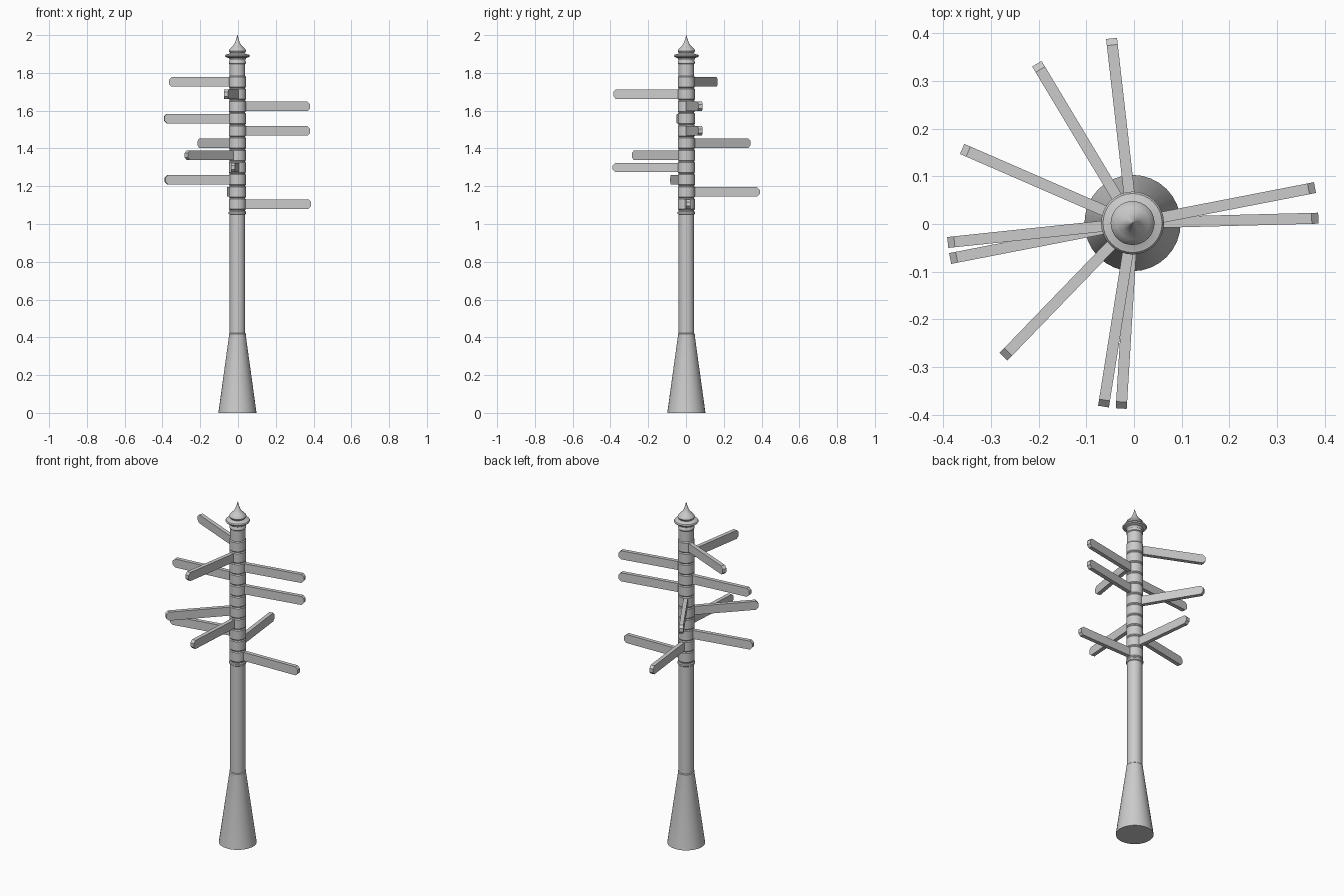
import bpy, math
from mathutils import Matrix

AXIS = (-0.003, 0.002)   # post axis

cube = bpy.data.objects.get("Cube")
if cube:
    bpy.data.objects.remove(cube, do_unlink=True)

grey = bpy.data.materials.new("painted_grey")
grey.use_nodes = True
colour = (0.6, 0.6, 0.6, 1)
grey.diffuse_color = colour
grey.node_tree.nodes["Principled BSDF"].inputs["Base Color"].default_value = colour


def add_object(name, verts, faces):
    mesh = bpy.data.meshes.new(name)
    mesh.from_pydata(verts, [], faces)
    mesh.materials.append(grey)
    obj = bpy.data.objects.new(name, mesh)
    obj.location = (*AXIS, 0)
    bpy.context.collection.objects.link(obj)
    return obj


def smooth(obj):
    bpy.ops.object.select_all(action='DESELECT')
    obj.select_set(True)
    bpy.context.view_layer.objects.active = obj
    bpy.ops.object.shade_smooth_by_angle(angle=math.radians(35))


def lathe(name, profile, n=32):
    """Closed solid turned from (radius, height) points, bottom to top."""
    verts = [(r * math.cos(math.tau * k / n), r * math.sin(math.tau * k / n), z)
             for r, z in profile for k in range(n)]
    faces = [(i * n + k, i * n + (k + 1) % n, (i + 1) * n + (k + 1) % n, (i + 1) * n + k)
             for i in range(len(profile) - 1) for k in range(n)]
    faces.append(tuple(reversed(range(n))))
    faces.append(tuple(range(len(verts) - n, len(verts))))
    smooth(add_object(name, verts, faces))


def finger(name, angle, z, inner=0.03, outer=0.39, half_h=0.025, half_t=0.0115, cut=0.014):
    """Flat arm with a clipped tip, pointing away from the post."""
    outline = [(inner, -half_h), (outer - cut, -half_h), (outer, -half_h + cut),
               (outer, half_h - cut), (outer - cut, half_h), (inner, half_h)]
    n = len(outline)
    verts = [(x, y, h) for y in (-half_t, half_t) for x, h in outline]
    faces = [tuple(range(n)), tuple(reversed(range(n, 2 * n)))]
    faces += [(i, i + n, (i + 1) % n + n, (i + 1) % n) for i in range(n)]
    arm = add_object(name, verts, faces)
    arm.data.transform(Matrix.Translation((0, 0, z)) @ Matrix.Rotation(math.radians(angle), 4, 'Z'))


# Flared foot, shaft and its bands
lathe("base_cone", [(0.101, 0), (0.045, 0.405), (0.045, 0.418), (0.041, 0.422)])
lathe("shaft", [(0.041, 0.4), (0.041, 1.87)])
lathe("lower_band", [(0.041, 1.05), (0.046, 1.054), (0.046, 1.064), (0.041, 1.068)])

# One sleeve and one arm per level, from the top down
TOP, STEP = 1.752, 0.0647
angles = [156.5, 261, 11, 186, 11, 121, 226, 266.5, 191, 96.5, 1.5]
for i, angle in enumerate(angles):
    z = TOP - i * STEP
    h = STEP / 2 - 0.001
    lathe(f"sleeve_{i + 1}", [(0.041, z - h), (0.045, z - h + 0.005),
                              (0.045, z + h - 0.005), (0.041, z + h)])
    finger(f"sign_arm_{i + 1}", angle, z)

# Neck, flange and pointed cap
lathe("neck_band", [(0.041, 1.846), (0.045, 1.85), (0.045, 1.86), (0.041, 1.866)])
lathe("cap_flange", [(0.041, 1.868), (0.046, 1.878), (0.062, 1.884), (0.066, 1.89),
                     (0.062, 1.896), (0.046, 1.9), (0.036, 1.905)])
lathe("finial", [(0.034, 1.9), (0.042, 1.908), (0.046, 1.916), (0.043, 1.924), (0.034, 1.933),
                 (0.022, 1.945), (0.013, 1.96), (0.006, 1.98), (0.001, 2.0)])
